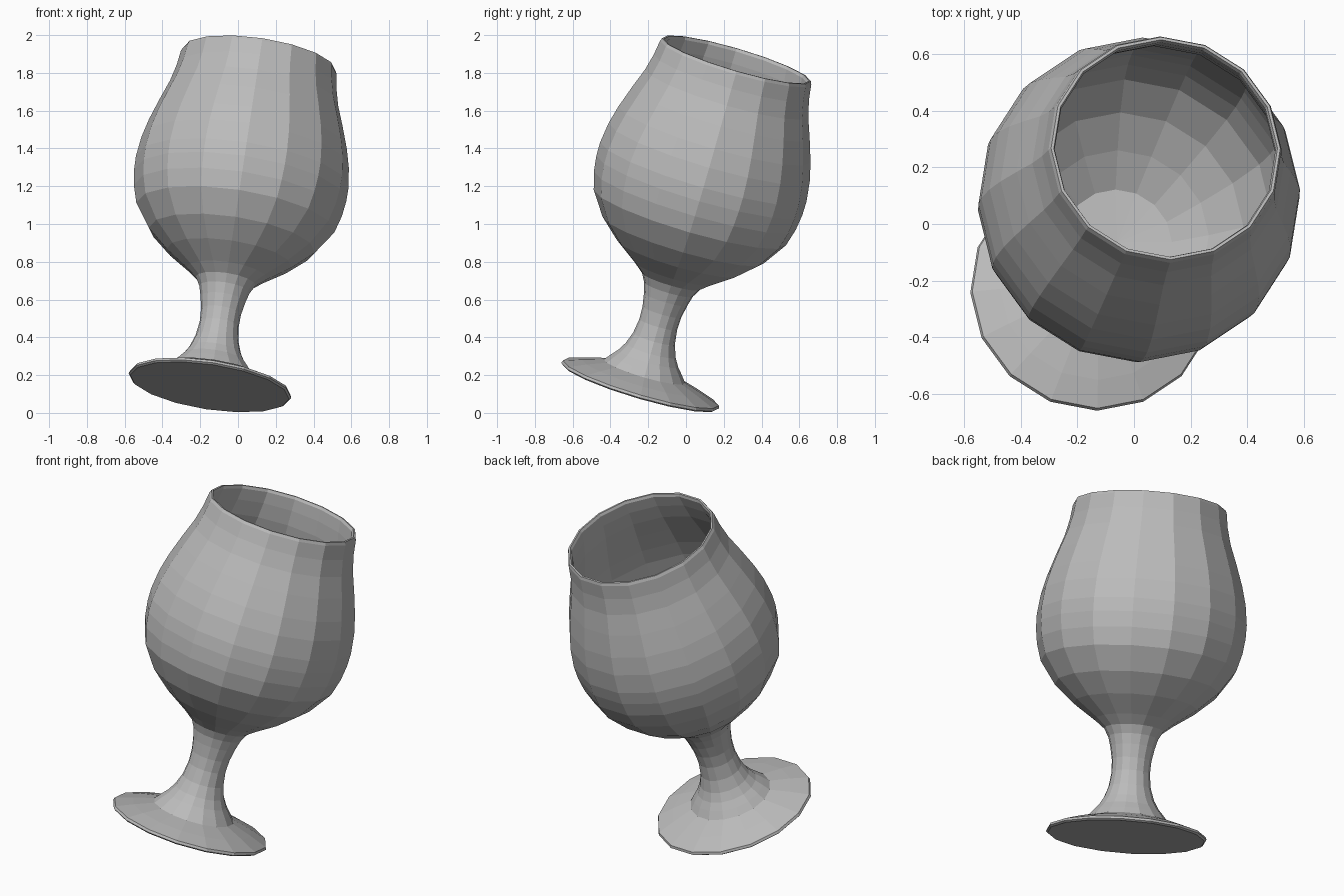
import bpy, bmesh
from math import radians, sin, cos, pi
from mathutils import Matrix

cube = bpy.data.objects.get("Cube")
if cube:
    bpy.data.objects.remove(cube, do_unlink=True)

SIDES = 16
TILT = (Matrix.Translation((-0.15, -0.245, 0.137))
        @ Matrix.Rotation(radians(8.6), 4, 'Y')
        @ Matrix.Rotation(radians(-16.3), 4, 'X'))

glass = bpy.data.materials.new("grey_glass")
glass.use_nodes = True
grey = (0.5, 0.5, 0.5, 1)
glass.diffuse_color = grey
glass.node_tree.nodes["Principled BSDF"].inputs["Base Color"].default_value = grey


def lathe(name, profile):
    """Revolve (radius, height) points around the tilted axis; radius 0 makes a pole."""
    bm = bmesh.new()
    rings = []
    for r, h in profile:
        count = SIDES if r > 0 else 1
        rings.append([bm.verts.new((r * cos(2 * pi * i / SIDES), r * sin(2 * pi * i / SIDES), h))
                      for i in range(count)])
    for a, b in zip(rings, rings[1:]):
        for i in range(SIDES):
            j = (i + 1) % SIDES
            quad = [a[i % len(a)], a[j % len(a)], b[j % len(b)], b[i % len(b)]]
            bm.faces.new(list(dict.fromkeys(quad)))
    bmesh.ops.recalc_face_normals(bm, faces=bm.faces)
    mesh = bpy.data.meshes.new(name)
    bm.to_mesh(mesh)
    bm.free()
    mesh.materials.append(glass)
    obj = bpy.data.objects.new(name, mesh)
    obj.matrix_world = TILT
    bpy.context.collection.objects.link(obj)
    return obj


# Foot, stem, outer bowl wall, rim and inner bowl wall in one closed profile
foot = [(0, 0), (0.425, 0), (0.435, 0.008), (0.43, 0.022), (0.335, 0.055), (0.225, 0.088)]
stem = [(0.195, 0.125), (0.165, 0.16), (0.138, 0.205), (0.115, 0.27), (0.104, 0.35),
        (0.107, 0.42), (0.12, 0.49), (0.135, 0.545), (0.16, 0.59)]
bowl = [(0.215, 0.635), (0.335, 0.72), (0.445, 0.82), (0.53, 0.945), (0.557, 1.04),
        (0.568, 1.125), (0.569, 1.2), (0.555, 1.31), (0.53, 1.41), (0.49, 1.53),
        (0.45, 1.64), (0.428, 1.73), (0.417, 1.81)]
rim = [(0.41, 1.826), (0.4, 1.826), (0.395, 1.81)]
inside = [(r - 0.022, h + 0.012) for r, h in reversed(bowl[:-1])] + [(0, 0.635)]

lathe("goblet", foot + stem + bowl + rim + inside)
